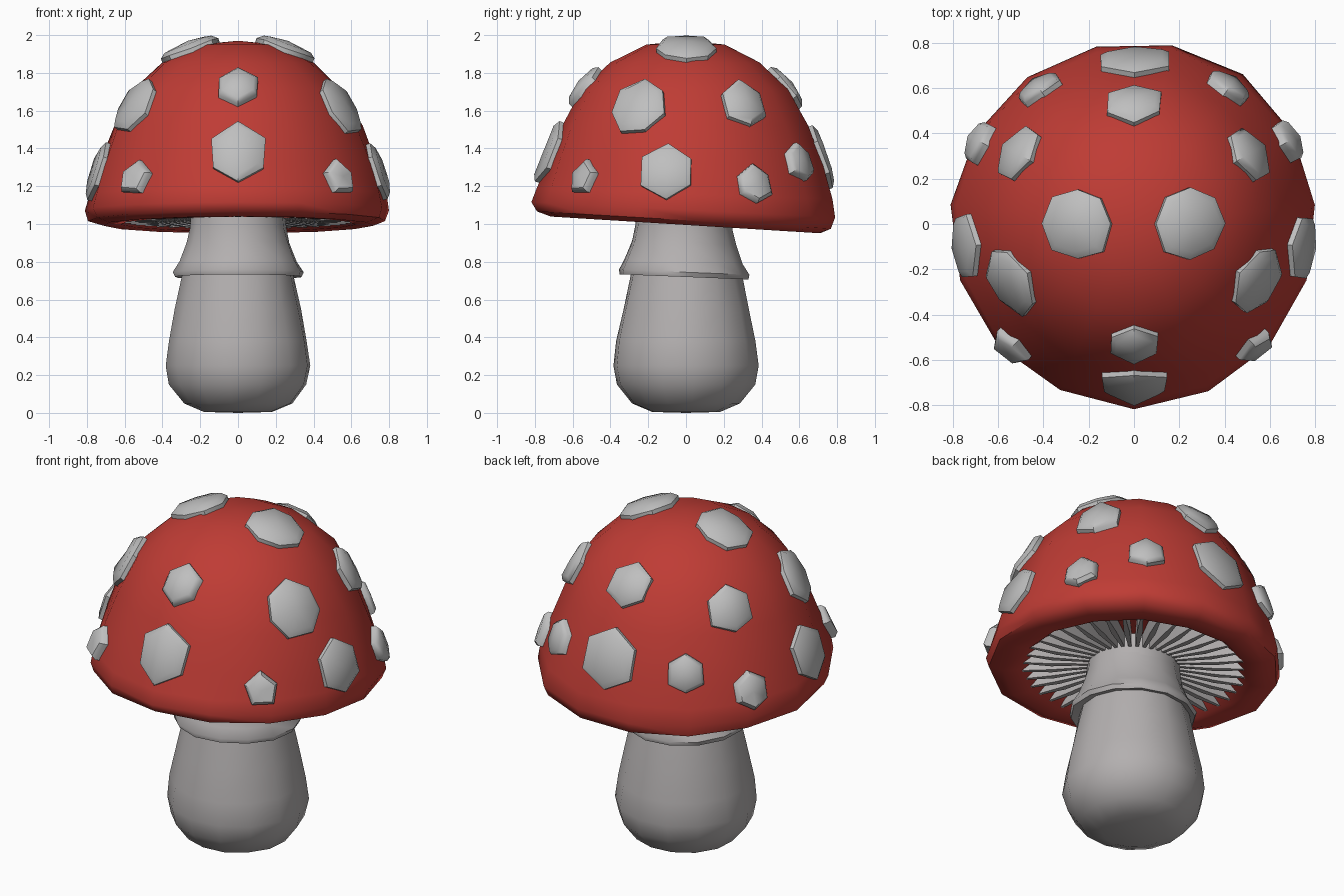
import bpy, bmesh, math, random
from mathutils import Vector

if "Cube" in bpy.data.objects:
    bpy.data.objects.remove(bpy.data.objects["Cube"])

random.seed(4)


def material(name, rgb):
    m = bpy.data.materials.new(name)
    m.diffuse_color = (*rgb, 1)
    m.use_nodes = True
    m.node_tree.nodes["Principled BSDF"].inputs["Base Color"].default_value = m.diffuse_color
    return m


RED = material("cap red", (0.52, 0.045, 0.035))
PALE = material("spot grey", (0.52, 0.52, 0.52))
STEM = material("stem grey", (0.45, 0.43, 0.43))


def finish(bm, name, mat, angle):
    bmesh.ops.recalc_face_normals(bm, faces=bm.faces)
    me = bpy.data.meshes.new(name)
    bm.to_mesh(me)
    bm.free()
    ob = bpy.data.objects.new(name, me)
    bpy.context.collection.objects.link(ob)
    me.materials.append(mat)
    bpy.ops.object.select_all(action='DESELECT')
    ob.select_set(True)
    bpy.context.view_layer.objects.active = ob
    bpy.ops.object.shade_smooth_by_angle(angle=math.radians(angle))
    return ob


def lathe(name, profile, sides, mat, angle, wobble=0.0, bend=None):
    """Revolve (radius, z) points, with slight hand-cut unevenness."""
    bm = bmesh.new()
    rings = []
    for r, z in profile:
        ring = []
        for i in range(1 if r == 0 else sides):
            a = 2 * math.pi * (i + 0.25) / sides
            k = r * (1 + random.uniform(-wobble, wobble))
            p = Vector((k * math.cos(a), k * math.sin(a), z))
            ring.append(bm.verts.new(bend(p) if bend else p))
        rings.append(ring)
    for lo, hi in zip(rings, rings[1:]):
        for i in range(sides):
            j = (i + 1) % sides
            quad = [lo[i % len(lo)], lo[j % len(lo)], hi[j % len(hi)], hi[i % len(hi)]]
            bm.faces.new(list(dict.fromkeys(quad)))
    return finish(bm, name, mat, angle)


def cap_tilt(p):
    # the lower cap droops towards the back
    w = max(0, min(1, (1.4 - p.z) / 0.4))
    return Vector((p.x, p.y, p.z - 0.062 * p.y * w))


# Cap: dome, rolled rim and hollow underside
cap = lathe("cap", [(0, 1.97), (0.21, 1.95), (0.40, 1.855), (0.55, 1.715), (0.66, 1.52),
                    (0.735, 1.32), (0.785, 1.16), (0.81, 1.075), (0.79, 1.02), (0.72, 0.995),
                    (0.62, 1.0), (0.57, 1.05), (0.42, 1.10), (0, 1.12)],
            15, RED, 50, 0.011, cap_tilt)

# Stem: bulbous foot, narrowing upward
lathe("stem", [(0, 0), (0.18, 0.005), (0.29, 0.05), (0.365, 0.15), (0.388, 0.25), (0.37, 0.38),
               (0.335, 0.55), (0.295, 0.74), (0.25, 0.92), (0.25, 1.13)],
      14, STEM, 50, 0.012)

# Skirt: flared collar with a turned-under edge
lathe("skirt", [(0.25, 1.06), (0.258, 0.98), (0.275, 0.90), (0.315, 0.80), (0.347, 0.745),
                (0.34, 0.72), (0.28, 0.735)],
      14, STEM, 50, 0.012, lambda p: Vector((p.x, p.y - 0.01, p.z - 0.04 * p.y)))

# Gills: thin radial blades under the cap
bm = bmesh.new()
COUNT = 40
for n in range(COUNT):
    a = 2 * math.pi * n / COUNT
    d, s = Vector((math.cos(a), math.sin(a), 0)), Vector((-math.sin(a), math.cos(a), 0))
    stations = []
    for r, half, low, high in ((0.23, 0.008, 1.03, 1.11), (0.45, 0.016, 1.01, 1.10),
                               (0.61, 0.008, 1.01, 1.045)):
        pts = [(-half, low), (half, low), (half, high), (-half, high)]
        stations.append([bm.verts.new(cap_tilt(d * r + s * w + Vector((0, 0, z))))
                         for w, z in pts])
    for A, B in zip(stations, stations[1:]):
        for i in range(4):
            bm.faces.new((A[i], A[(i + 1) % 4], B[(i + 1) % 4], B[i]))
    bm.faces.new(stations[0][::-1])
    bm.faces.new(stations[-1])
finish(bm, "gills", STEM, 40)


def spot(name, centre, radius, sides):
    """Raised chip whose outline follows the cap surface."""
    _, base, _, _ = cap.closest_point_on_mesh(Vector(centre))
    normal = Vector((base.x, base.y, (base.z - 1.0) * 0.72)).normalized()
    side = Vector((0, 0, 1)).cross(normal).normalized()
    up = normal.cross(side)
    bm = bmesh.new()
    rings = []
    outline = [radius * random.uniform(0.93, 1.06) for _ in range(sides)]
    for scale, lift in ((0.98, -0.05), (1.0, 0.024), (0.8, 0.042)):
        ring = []
        for i, r in enumerate(outline):
            a = 2 * math.pi * i / sides + math.pi / 2
            p = base + (side * math.cos(a) + up * math.sin(a)) * r * scale
            q = cap.closest_point_on_mesh(p)[1]
            ring.append(bm.verts.new(q + normal * lift))
        rings.append(ring)
    for A, B in zip(rings, rings[1:]):
        for i in range(sides):
            j = (i + 1) % sides
            bm.faces.new((A[i], A[j], B[j], B[i]))
    top = bm.verts.new(base + normal * 0.044)
    for i in range(sides):
        bm.faces.new((rings[-1][i], rings[-1][(i + 1) % sides], top))
    bm.faces.new(rings[0][::-1])
    finish(bm, name, PALE, 45)


# Spots on the centre line: y, z, radius, sides
for n, (y, z, r, k) in enumerate([(-0.54, 1.73, 0.125, 6), (-0.74, 1.385, 0.168, 6),
                                  (0.54, 1.73, 0.135, 6), (0.74, 1.36, 0.17, 6)]):
    spot(f"middle_spot_{n}", (0, y, z), r, k)

# Spots mirrored left and right: x, y, z, radius, sides
for n, (x, y, z, r, k) in enumerate([(0.255, 0, 1.94, 0.168, 8), (0.55, -0.255, 1.62, 0.165, 7),
                                     (0.54, -0.55, 1.25, 0.10, 5), (0.75, -0.10, 1.28, 0.155, 6),
                                     (0.51, 0.31, 1.63, 0.14, 6), (0.68, 0.36, 1.21, 0.108, 6),
                                     (0.43, 0.63, 1.34, 0.112, 6)]):
    for tag, sign in (("right", 1), ("left", -1)):
        spot(f"{tag}_spot_{n}", (sign * x, y, z), r, k)
